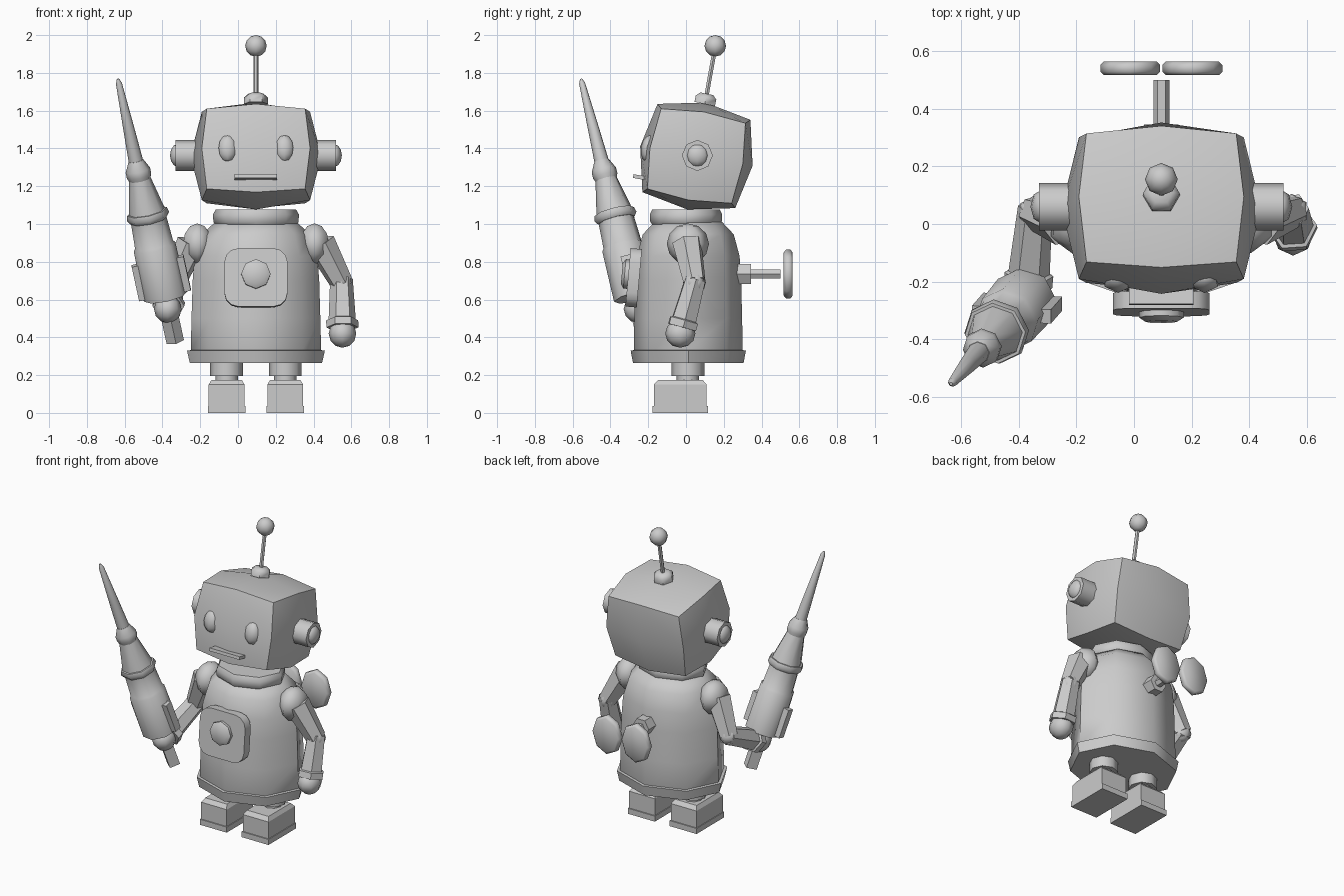
import bpy, bmesh, math
from mathutils import Vector, Matrix

if "Cube" in bpy.data.objects:
    bpy.data.objects.remove(bpy.data.objects["Cube"])

CX = 0.095   # body centre line in x


def finish(name, bm, matrix, angle):
    bmesh.ops.recalc_face_normals(bm, faces=bm.faces)
    mesh = bpy.data.meshes.new(name)
    bm.to_mesh(mesh)
    bm.free()
    ob = bpy.data.objects.new(name, mesh)
    bpy.context.collection.objects.link(ob)
    ob.matrix_world = matrix
    if angle:
        bpy.ops.object.select_all(action='DESELECT')
        ob.select_set(True)
        bpy.context.view_layer.objects.active = ob
        bpy.ops.object.shade_smooth_by_angle(angle=math.radians(angle))
    return ob


def lathe(name, profile, n, origin, axis=(0, 0, 1), sy=1.0, phase=0.0, angle=50):
    """Capped n-sided turning; profile is (radius, height along axis)."""
    bm = bmesh.new()
    rings = []
    for r, h in profile:
        rings.append([bm.verts.new((r * math.cos(phase + 2 * math.pi * i / n),
                                    sy * r * math.sin(phase + 2 * math.pi * i / n), h))
                      for i in range(n)])
    for a, b in zip(rings, rings[1:]):
        for i in range(n):
            j = (i + 1) % n
            bm.faces.new((a[i], a[j], b[j], b[i]))
    bm.faces.new(rings[0][::-1])
    bm.faces.new(rings[-1])
    axis = Vector(axis)
    rot = Matrix() if axis.x == axis.y == 0 else axis.to_track_quat('Z', 'Y').to_matrix().to_4x4()
    return finish(name, bm, Matrix.Translation(origin) @ rot, angle)


def limb(name, p, q, r0, r1, n=6, angle=0):
    d = Vector(q) - Vector(p)
    return lathe(name, [(r0, 0), (r1, d.length)], n, p, d, angle=angle)


def ball(name, loc, radii, u=8, v=6, tilt=0.0):
    bm = bmesh.new()
    bmesh.ops.create_uvsphere(bm, u_segments=u, v_segments=v, radius=1)
    m = Matrix.Translation(loc) @ Matrix.Rotation(tilt, 4, 'X') @ Matrix.Diagonal((*radii, 1))
    return finish(name, bm, m, 60)


def box(name, loc, size, rot=None, bevel=0.0, axis=1):
    """Box, optionally with the edges along one axis rounded."""
    bm = bmesh.new()
    bmesh.ops.create_cube(bm, size=1)
    bmesh.ops.scale(bm, vec=size, verts=bm.verts)
    if bevel:
        edges = [e for e in bm.edges if abs(e.verts[0].co[axis] - e.verts[1].co[axis]) > 1e-4]
        bmesh.ops.bevel(bm, geom=edges, offset=bevel, segments=3, profile=0.5, affect='EDGES')
    return finish(name, bm, Matrix.Translation(loc) @ (rot or Matrix()), 35 if bevel else 0)


# Head: once-subdivided cube puffed part way to a sphere, tilted back
TILT = -0.17
bm = bmesh.new()
bmesh.ops.create_cube(bm, size=2)
bmesh.ops.subdivide_edges(bm, edges=bm.edges[:], cuts=1, use_grid_fill=True)
puff = {1: 1.0, 2: 0.826, 3: 0.75}
for v in bm.verts:
    k = puff[sum(abs(c) > 0.5 for c in v.co)]
    v.co = Vector((v.co.x * 0.347 * k, v.co.y * 0.302 * k, v.co.z * 0.287 * k))
finish("head", bm, Matrix.Translation((CX, 0.055, 1.36)) @ Matrix.Rotation(TILT, 4, 'X'), 50)

# Face, ears and antenna
for s, side in ((-1, "right"), (1, "left")):
    ball(side + "_eye", (CX + s * 0.15, -0.195, 1.40), (0.055, 0.045, 0.072), 6, 6, TILT)
    lathe(side + "_ear", [(0.082, 0), (0.082, 0.125)], 8,
          (CX + s * 0.3, 0.06, 1.363), (s, 0, 0))
    ball(side + "_ear_cap", (CX + s * 0.415, 0.06, 1.363), (0.04, 0.06, 0.06))
box("mouth", (CX, -0.24, 1.247), (0.225, 0.08, 0.02), Matrix.Rotation(TILT, 4, 'X'))
up = Vector((0, 0.205, 0.98))
lathe("antenna_base", [(0.064, -0.02), (0.064, 0.015), (0.04, 0.035)], 6,
      (CX, 0.103, 1.655), up)
limb("antenna_rod", (CX, 0.105, 1.66), (CX, 0.15, 1.91), 0.013, 0.013)
ball("antenna_ball", (CX, 0.155, 1.943), (0.057, 0.057, 0.057))

# Torso, skirt and collar
body = (CX, 0.012, 0)
lathe("torso", [(0.33, 0.29), (0.345, 0.33), (0.341, 0.5), (0.335, 0.7), (0.325, 0.83),
                (0.288, 0.945), (0.215, 1.01)], 8, body, sy=0.836)
lathe("skirt", [(0.35, 0.264), (0.365, 0.33), (0.345, 0.332)], 8, body, sy=0.836)
lathe("collar", [(0.2, 0.985), (0.225, 1.01), (0.228, 1.05), (0.212, 1.077), (0.15, 1.077)],
      8, (CX, 0, 0), sy=0.84)

# Chest plate and button
lean = Matrix.Rotation(-0.09, 4, 'X')
box("chest_plate", (CX, -0.277, 0.715), (0.335, 0.06, 0.31), lean, 0.075)
lathe("chest_button", [(0.078, 0), (0.078, 0.035), (0.055, 0.05)], 8, (CX, -0.29, 0.733), (0, -1, 0.09))

# Wind-up key on the back
lathe("key_socket", [(0.06, 0), (0.06, 0.085)], 6, (CX, 0.26, 0.735), (0, 1, 0))
limb("key_rod", (CX, 0.33, 0.735), (CX, 0.5, 0.735), 0.028, 0.028)
for s, side in ((-1, "right"), (1, "left")):
    lathe(side + "_key_wing", [(0.092, 0), (0.104, 0.012), (0.104, 0.036), (0.092, 0.048)], 8,
          (CX + s * 0.108, 0.517, 0.735), (0, 1, 0), sy=1.24)

# Legs and boots
R2 = math.sqrt(2)
for s, side in ((-1, "right"), (1, "left")):
    x = CX + s * 0.155
    lathe(side + "_boot", [(0.1 * R2, 0), (0.1 * R2, 0.037), (0.095 * R2, 0.037),
                           (0.095 * R2, 0.15), (0.08 * R2, 0.175)], 4,
          (x, -0.03, 0), sy=1.47, phase=math.pi / 4, angle=0)
    lathe(side + "_leg", [(0.06, 0.16), (0.06, 0.195), (0.087, 0.195), (0.087, 0.28)], 8,
          (x, 0.01, 0))


# Arms: shoulder, upper arm, elbow, forearm, cuff, hand
def arm(side, s, elbow, hand):
    elbow, hand = Vector(elbow), Vector(hand)
    ball(side + "_shoulder", (CX + s * 0.31, 0.01, 0.895), (0.088, 0.112, 0.108), 6, 6)
    limb(side + "_upper_arm", (CX + s * 0.34, 0.005, 0.9), elbow, 0.082, 0.062)
    ball(side + "_elbow", elbow, (0.06, 0.06, 0.06), 6, 6)
    d = hand - elbow
    lathe(side + "_forearm", [(0.06, -0.02), (0.072, d.length * 0.72), (0.085, d.length * 0.74),
                              (0.085, d.length * 0.88)], 6, elbow, d, angle=40)
    ball(side + "_hand", hand, (0.073, 0.08, 0.075))


arm("left", 1, (0.548, 0.045, 0.69), (0.553, -0.03, 0.42))
arm("right", -1, (-0.345, 0.04, 0.68), (-0.372, -0.25, 0.55))

# Hand-held blaster, turned along a slanted axis; K converts height to length
AX = Vector((-0.218, -0.25, 1.0))
K = AX.length


def on_axis(z):
    return Vector((-0.635, -0.555, 1.765)) + AX * (z - 1.765)


def gun(name, pts, n=8, **kw):
    return lathe(name, [(r, (z - 0.6) * K) for r, z in pts], n, on_axis(0.6), AX, **kw)


gun("blaster_grip", [(0.047, 0.375), (0.047, 0.62)], 4, phase=math.pi / 4, angle=0)
gun("blaster_body", [(0.117, 0.615), (0.113, 0.88), (0.103, 0.89), (0.095, 1.04)])
gun("blaster_ring", [(0.1, 1.02), (0.115, 1.04), (0.108, 1.065), (0.09, 1.065)])
gun("blaster_barrel", [(0.1, 1.05), (0.055, 1.25)])
gun("blaster_nozzle_ring", [(0.05, 1.215), (0.066, 1.255), (0.066, 1.285), (0.04, 1.335)])
gun("blaster_spike", [(0.04, 1.3), (0.03, 1.5), (0.016, 1.745), (0.006, 1.768)])
side_dir = Vector((1, 0, 0))
z_dir = AX.normalized()
x_dir = (side_dir - z_dir * side_dir.dot(z_dir)).normalized()
basis = Matrix((x_dir, z_dir.cross(x_dir), z_dir)).transposed().to_4x4()
for s, side in ((-1, "outer"), (1, "inner")):
    box("blaster_" + side + "_fin", on_axis(0.715) + x_dir * (s * 0.085),
        (0.11, 0.05, 0.19), basis)
